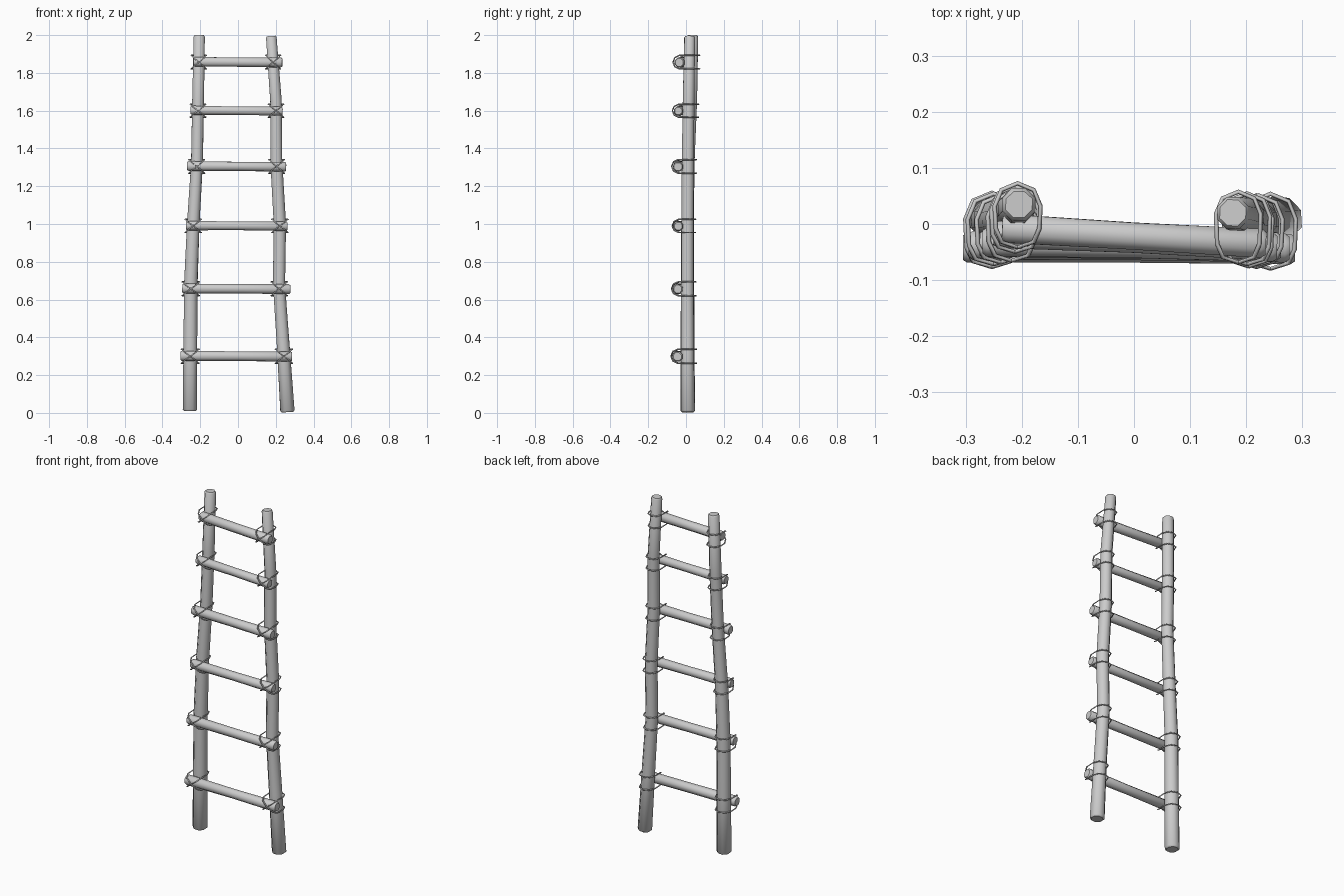
import bpy, bmesh, math, random
from mathutils import Vector

if "Cube" in bpy.data.objects:
    bpy.data.objects.remove(bpy.data.objects["Cube"])

random.seed(4)


def log(name, pts, radii, up, sides=8, jitter=0.03):
    """Slightly irregular round timber following pts, with chamfered ends."""
    pts = [Vector(p) for p in pts]
    # extra rings give the chamfered ends
    d0, d1 = (pts[1] - pts[0]).normalized(), (pts[-1] - pts[-2]).normalized()
    c = 0.008
    path = [pts[0], pts[0] + d0 * c] + pts[1:-1] + [pts[-1] - d1 * c, pts[-1]]
    rad = [radii[0] * 0.8, radii[0]] + list(radii[1:-1]) + [radii[-1], radii[-1] * 0.8]
    bm = bmesh.new()
    rings = []
    for i, (p, r) in enumerate(zip(path, rad)):
        t = (path[min(i + 1, len(path) - 1)] - path[max(i - 1, 0)]).normalized()
        u = Vector(up).cross(t).normalized()
        v = t.cross(u)
        ring = []
        for k in range(sides):
            a = 2 * math.pi * (k + 0.5) / sides
            q = r * (1.03 + random.uniform(-jitter, jitter))
            ring.append(bm.verts.new(p + (u * math.cos(a) + v * math.sin(a)) * q))
        rings.append(ring)
    for a, b in zip(rings, rings[1:]):
        for k in range(sides):
            n = (k + 1) % sides
            bm.faces.new((a[k], a[n], b[n], b[k]))
    bm.faces.new(rings[0][::-1])
    bm.faces.new(rings[-1])
    bmesh.ops.recalc_face_normals(bm, faces=bm.faces)
    for f in bm.faces:
        f.smooth = len(f.verts) == 4
    me = bpy.data.meshes.new(name)
    bm.to_mesh(me)
    bm.free()
    ob = bpy.data.objects.new(name, me)
    bpy.context.collection.objects.link(ob)
    return ob


def sample(pole, z):
    """Centre and radius of a pole at height z."""
    for a, b in zip(pole, pole[1:]):
        if z <= b[2]:
            f = (z - a[2]) / (b[2] - a[2])
            return [a[i] + (b[i] - a[i]) * f for i in range(4)]


def lashing(name, px, py, pr, ry, rr, z):
    """Rope around the back of the pole twice, crossing over the rung in front."""
    R, g = pr + 0.009, rr + 0.007
    h, d = rr + 0.009, 0.71 * (rr + 0.007)

    def arc(zz):
        return [(px + R * math.cos(math.radians(a)), py + R * math.sin(math.radians(a)), zz)
                for a in (180, 135, 90, 45, 0)]

    def side(sx, sz):
        return [(px + sx * R * 0.95, ry, z + sz * h), (px + sx * R * 0.7, ry - d, z + sz * d)]

    mid = [(px, ry - g, z)]
    pts = (arc(z + h) + side(1, 1) + mid + side(-1, -1)[::-1]
           + arc(z - h) + side(1, -1) + mid + side(-1, 1)[::-1])
    cu = bpy.data.curves.new(name, 'CURVE')
    cu.dimensions = '3D'
    cu.bevel_depth = 0.004
    cu.bevel_resolution = 0
    sp = cu.splines.new('POLY')
    sp.points.add(len(pts) - 1)
    for p, co in zip(sp.points, pts):
        p.co = (*co, 1)
    sp.use_cyclic_u = True
    ob = bpy.data.objects.new(name, cu)
    bpy.context.collection.objects.link(ob)


# Side poles: x, y, z, radius
left = [(-0.255, 0.01, 0.01, 0.040), (-0.253, 0.008, 0.35, 0.038), (-0.25, 0.008, 0.68, 0.037),
        (-0.237, 0.008, 1.0, 0.034), (-0.217, 0.014, 1.33, 0.033), (-0.211, 0.027, 1.65, 0.033),
        (-0.205, 0.035, 2.0, 0.031)]
right = [(0.262, 0.01, 0.004, 0.039), (0.24, 0.008, 0.35, 0.036), (0.217, 0.008, 0.68, 0.034),
         (0.222, 0.008, 1.0, 0.034), (0.203, 0.01, 1.33, 0.033), (0.201, 0.014, 1.65, 0.032),
         (0.176, 0.02, 1.995, 0.030)]
for name, pole in (("left_pole", left), ("right_pole", right)):
    log(name, [p[:3] for p in pole], [p[3] for p in pole], (0, 1, 0))

# Rungs: height, left end, right end, left y, right y, radius
rungs = [(0.30, -0.305, 0.287, -0.042, -0.045, 0.028),
         (0.657, -0.295, 0.277, -0.038, -0.043, 0.027),
         (0.99, -0.275, 0.262, -0.036, -0.04, 0.026),
         (1.305, -0.27, 0.255, -0.032, -0.042, 0.027),
         (1.60, -0.25, 0.236, -0.018, -0.04, 0.025),
         (1.857, -0.235, 0.235, -0.008, -0.035, 0.027)]
for i, (z, x0, x1, y0, y1, r) in enumerate(rungs, 1):
    ym = (y0 + y1) / 2
    log(f"rung_{i}", [(x0, y0, z + 0.002), (0, ym, z), (x1, y1, z - 0.002)],
        [r, r * 0.93, r], (0, 0, 1))
    for side, pole, y in (("left", left, y0), ("right", right, y1)):
        px, py, _, pr = sample(pole, z)
        lashing(f"{side}_rope_{i}", px, py, pr, y, r, z)
